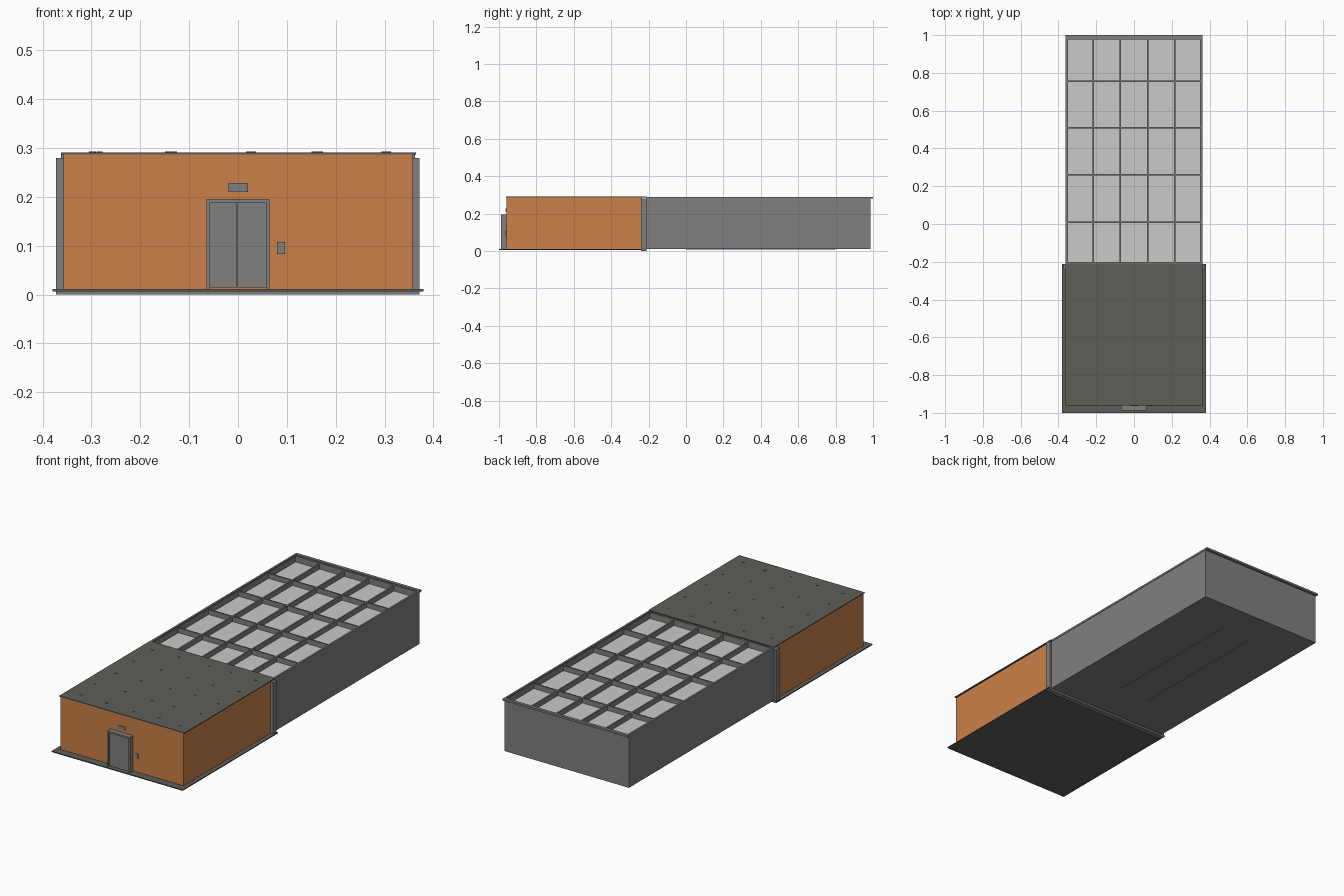
import bpy, math, random

if "Cube" in bpy.data.objects:
    bpy.data.objects.remove(bpy.data.objects["Cube"])

random.seed(4)


def srgb(c):
    return tuple(((v / 255 + 0.055) / 1.055) ** 2.4 for v in c) + (1,)


def material(name, rgb):
    m = bpy.data.materials.new(name)
    m.diffuse_color = srgb(rgb)
    m.use_nodes = True
    m.node_tree.nodes["Principled BSDF"].inputs["Base Color"].default_value = m.diffuse_color
    return m


ORANGE = material("orange wall", (202, 128, 71))
GREY = material("mid grey", (128, 128, 128))
ROOF = material("dark roof grey", (94, 95, 88))
PALE = material("pale skylight", (202, 202, 202))


def boxes(name, mat, spans):
    """One object made from boxes given as (x0, x1, y0, y1, z0, z1)."""
    verts, faces = [], []
    for x0, x1, y0, y1, z0, z1 in spans:
        n = len(verts)
        verts += [(x, y, z) for z in (z0, z1)
                  for x, y in ((x0, y0), (x1, y0), (x1, y1), (x0, y1))]
        faces += [[n + i for i in f] for f in
                  ((3, 2, 1, 0), (4, 5, 6, 7), (0, 1, 5, 4),
                   (1, 2, 6, 5), (2, 3, 7, 6), (3, 0, 4, 7))]
    me = bpy.data.meshes.new(name)
    me.from_pydata(verts, [], faces)
    me.materials.append(mat)
    ob = bpy.data.objects.new(name, me)
    bpy.context.collection.objects.link(ob)
    return ob


def ring(x, y0, y1, t, z0, z1):
    """Four boxes that form a rectangular wall of thickness t."""
    return [(-x, -x + t, y0, y1, z0, z1), (x - t, x, y0, y1, z0, z1),
            (-x + t, x - t, y0, y0 + t, z0, z1), (-x + t, x - t, y1 - t, y1, z0, z1)]


# Front room: ground plate, walls and flat roof
boxes("front_ground_plate", ROOF, [(-.38, .38, -1, -.212, .006, .011)])
boxes("front_walls", ORANGE, [(-.357, .357, -.96, -.235, .011, .288)])
boxes("front_roof", ROOF, [(-.362, .365, -.962, -.21, .287, .291)])

# Small scattered chips on the roof
chips = []
for x in (-.29, -.14, .03, .16, .31):
    for y in (-.28, -.44, -.595, -.75, -.9):
        cx, cy = x + random.uniform(-.01, .01), y + random.uniform(-.01, .01)
        a, b = random.uniform(.003, .007), random.uniform(.003, .005)
        chips.append((cx - a, cx + a, cy - b, cy + b, .290, .2925))
boxes("roof_chips", ROOF, chips)

# Joining panel between the two halves
boxes("joining_panel", GREY, [(-.373, .372, -.24, -.212, 0, .28)])

# Double door with surround, lamp plate and keypad
boxes("door_frame", GREY, [(-.065, -.058, -.988, -.958, .011, .196),
                           (.058, .065, -.988, -.958, .011, .196),
                           (-.058, .058, -.988, -.958, .188, .196)])
boxes("door_leaves", GREY, [(-.058, -.002, -.982, -.958, .014, .188),
                            (-.001, .058, -.982, -.958, .014, .188)])
boxes("sign_plate", GREY, [(-.019, .02, -.964, -.958, .21, .228)])
boxes("keypad", GREY, [(.08, .096, -.964, -.958, .083, .108)])

# Rear hall: outer walls, floor with two thin rails beneath, top lip
boxes("hall_walls", GREY, ring(.36, -.212, .986, .01, .011, .285))
boxes("hall_floor", GREY, [(-.35, .35, -.202, .976, .011, .016)])
boxes("floor_rails", GREY, [(x - .003, x + .003, 0, .8, .0095, .012) for x in (-.09, .09)])
boxes("hall_lip", GREY, [(-.362, -.352, -.212, 1, .28, .29), (.352, .362, -.212, 1, .28, .29),
                         (-.352, .352, .984, 1, .28, .29)])

# Skylight panes under a grid of beams
boxes("skylight_panes", PALE, [(-.35, .35, -.202, .976, .248, .254)])
beams = [(x - .004, x + .004, -.202, .976, .254, .28) for x in (-.215, -.072, .072, .215)]
beams += [(-.35, .35, y - .004, y + .004, .254, .28) for y in (.01, .26, .51, .755)]
boxes("skylight_beams", GREY, beams)
